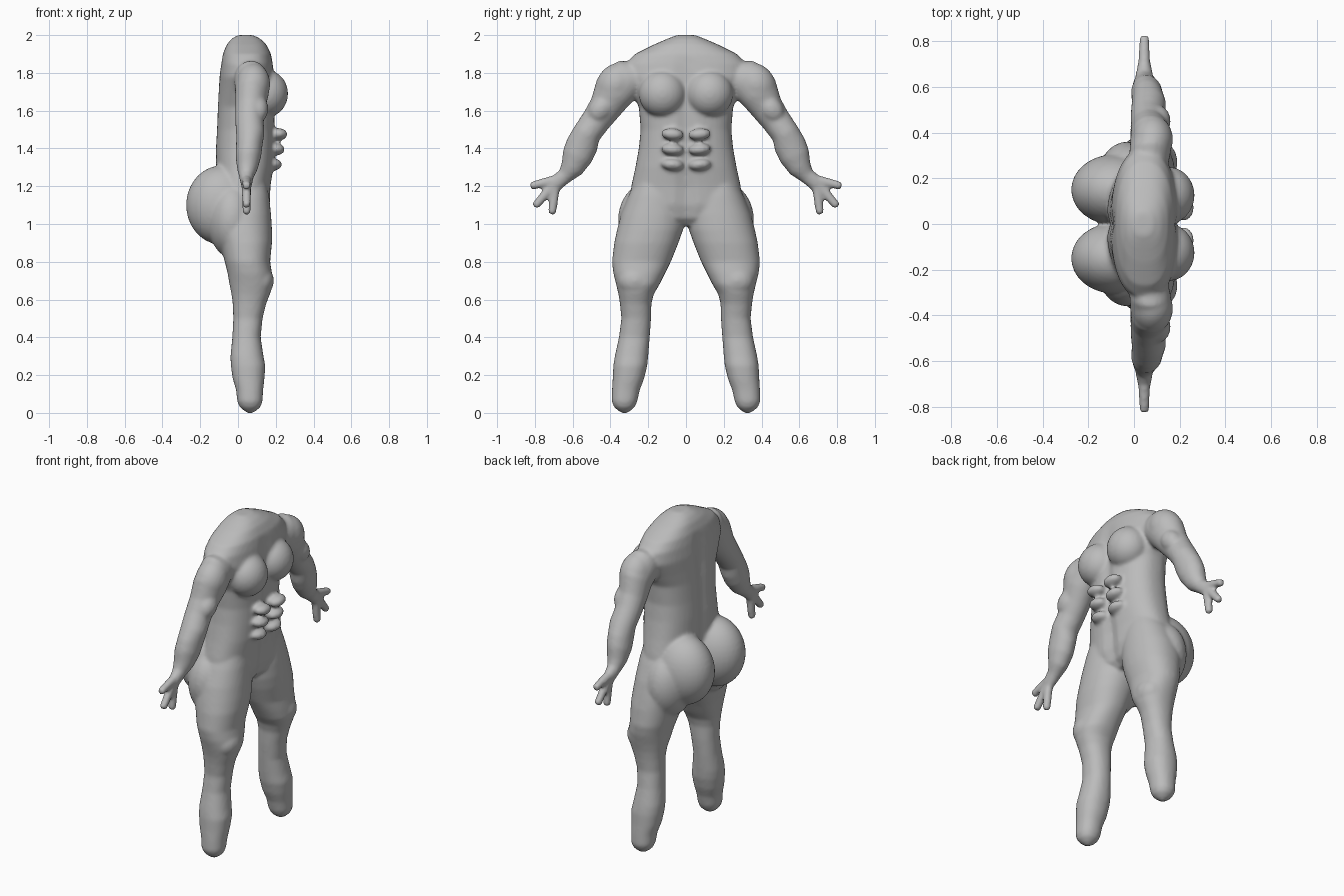
import bpy, bmesh, math
from mathutils import Vector, Matrix

if "Cube" in bpy.data.objects:
    bpy.data.objects.remove(bpy.data.objects["Cube"])

bm = bmesh.new()
N = 40


def loft(rings):
    """Skin a closed tube through rings of points, capped at both ends."""
    loops = [[bm.verts.new(p) for p in r] for r in rings]
    faces = [bm.faces.new(loops[0]), bm.faces.new(loops[-1])]
    for a, b in zip(loops, loops[1:]):
        for i in range(N):
            j = (i + 1) % N
            faces.append(bm.faces.new((a[i], a[j], b[j], b[i])))
    bmesh.ops.recalc_face_normals(bm, faces=faces)


def slab(z, x0, x1, y0, y1, power=2.0, pinch=0.0):
    """Horizontal superellipse section, optionally creased at the midline."""
    pts = []
    for i in range(N):
        t = 2 * math.pi * i / N
        c, s = math.cos(t), math.sin(t)
        u = math.copysign(abs(c) ** (2 / power), c)
        v = math.copysign(abs(s) ** (2 / power), s)
        y = (y0 + y1) / 2 + (y1 - y0) / 2 * v
        u *= 1 - pinch * math.exp(-(y / 0.035) ** 2)
        pts.append(((x0 + x1) / 2 + (x1 - x0) / 2 * u, y, z))
    return pts


def limb(path, side):
    """Tube along a path in the y-z plane: (x, y, z, radius in x, radius in plane)."""
    rings = []
    for k, (x, y, z, rx, r) in enumerate(path):
        a, b = path[max(k - 1, 0)], path[min(k + 1, len(path) - 1)]
        d = Vector((b[1] - a[1], b[2] - a[2])).normalized()
        ring = []
        for i in range(N):
            t = 2 * math.pi * i / N
            s = r * math.sin(t)
            ring.append((x + rx * math.cos(t), side * (y - d.y * s), z + d.x * s))
        rings.append(ring)
    loft(rings)


def blob(c, s, side, tilt=0):
    """Ellipsoid muscle, tilted in the y-z plane."""
    m = (Matrix.Translation((c[0], side * c[1], c[2]))
         @ Matrix.Rotation(side * math.radians(tilt), 4, 'X')
         @ Matrix.Diagonal((*s, 1)))
    bmesh.ops.create_uvsphere(bm, u_segments=32, v_segments=20, radius=1, matrix=m)


# Torso: z, back x, front x, half width, midline crease
torso = [(2.0, .0, .08, .05, 0), (1.98, -.035, .12, .10, 0), (1.95, -.06, .15, .17, 0),
         (1.9, -.08, .175, .27, 0), (1.85, -.09, .185, .32, .04), (1.78, -.10, .195, .33, .08),
         (1.7, -.105, .20, .29, .10), (1.62, -.11, .20, .25, .10), (1.5, -.115, .195, .24, .10),
         (1.4, -.12, .195, .25, .10), (1.3, -.12, .19, .268, .10), (1.2, -.12, .175, .29, .12),
         (1.1, -.11, .17, .30, .12), (1.03, -.08, .15, .22, .12), (.99, -.03, .10, .08, 0)]
loft([slab(z, a, b, -w, w, 2.4, p) for z, a, b, w, p in torso])

# Leg: z, back x, front x, inner y, outer y
leg = [(1.22, -.08, .15, .06, .27), (1.15, -.11, .165, .02, .305), (1.05, -.13, .175, .005, .345),
       (.97, -.12, .18, .015, .365), (.9, -.095, .18, .04, .38), (.8, -.07, .17, .08, .392),
       (.74, -.055, .18, .11, .385), (.68, -.045, .185, .14, .37), (.63, -.035, .17, .17, .358),
       (.58, -.028, .15, .183, .35), (.5, -.025, .13, .185, .342), (.4, -.03, .12, .192, .355),
       (.3, -.04, .135, .20, .377), (.25, -.038, .145, .205, .385), (.18, -.028, .14, .222, .388),
       (.12, -.01, .133, .245, .392), (.06, -.004, .13, .258, .394), (.03, .01, .118, .272, .38),
       (.01, .033, .095, .295, .357), (-.002, .055, .075, .317, .335)]

arm = [(.06, .22, 1.78, .08, .08), (.07, .31, 1.765, .09, .11), (.075, .385, 1.70, .09, .11),
       (.065, .425, 1.62, .08, .088), (.06, .475, 1.55, .075, .078), (.065, .525, 1.48, .075, .075),
       (.06, .55, 1.42, .07, .085), (.055, .575, 1.36, .068, .082), (.05, .605, 1.295, .055, .062),
       (.045, .64, 1.255, .04, .042), (.045, .69, 1.215, .03, .042), (.045, .725, 1.185, .02, .035)]

for side in (1, -1):
    ordered = [(z, a, b, min(side * c, side * d), max(side * c, side * d)) for z, a, b, c, d in leg]
    loft([slab(*r, 2.2) for r in ordered])
    limb(arm, side)
    # Fingers
    for y, z, y0, z0 in ((.825, 1.2, .69, 1.235), (.803, 1.09, .70, 1.21), (.71, 1.05, .69, 1.21)):
        limb([(.045, y0 + (y - y0) * t, z0 + (z - z0) * t, r, r)
              for t, r in ((0, .026), (.5, .024), (.93, .022), (1, .014))], side)
    # Chest, shoulder, buttock and knee muscles
    blob((.15, .125, 1.69), (.115, .125, .125), side)
    blob((.08, .37, 1.74), (.09, .10, .12), side, 35)
    blob((.105, .45, 1.61), (.055, .06, .08), side, 40)
    blob((-.085, .15, 1.10), (.19, .155, .21), side)
    blob((-.03, .20, 1.02), (.13, .16, .20), side)
    blob((.12, .27, .70), (.07, .09, .08), side)
    # Abdominal ridges
    for z, x in ((1.475, .215), (1.395, .20), (1.315, .185)):
        blob((x, .072, z), (.048, .06, .032), side, 5)

mesh = bpy.data.meshes.new("muscular_body")
bm.to_mesh(mesh)
bm.free()
body = bpy.data.objects.new("muscular_body", mesh)
bpy.context.collection.objects.link(body)
bpy.context.view_layer.objects.active = body
body.select_set(True)

# Fuse all parts into one smooth skin
fuse = body.modifiers.new("fuse", 'REMESH')
fuse.mode = 'VOXEL'
fuse.voxel_size = 0.0105
soft = body.modifiers.new("soften", 'SMOOTH')
soft.factor = 0.5
soft.iterations = 6
for m in ("fuse", "soften"):
    bpy.ops.object.modifier_apply(modifier=m)

grey = bpy.data.materials.new("plain grey")
grey.diffuse_color = (0.5, 0.5, 0.5, 1)
grey.use_nodes = True
grey.node_tree.nodes["Principled BSDF"].inputs["Base Color"].default_value = grey.diffuse_color
body.data.materials.clear()
body.data.materials.append(grey)
for p in body.data.polygons:
    p.material_index = 0
bpy.ops.object.shade_smooth()
